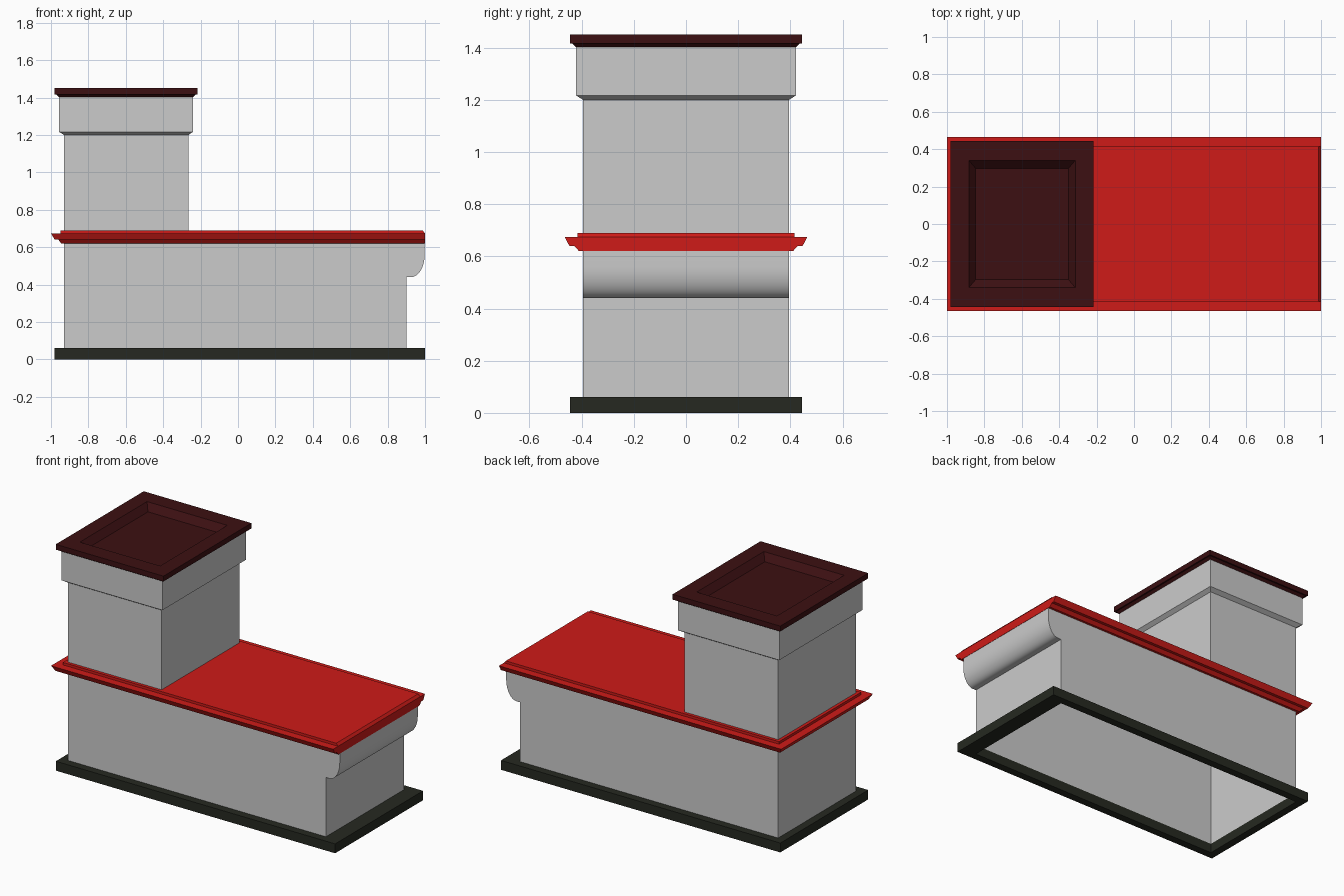
import bpy, bmesh, math

if "Cube" in bpy.data.objects:
    bpy.data.objects.remove(bpy.data.objects["Cube"])


def material(name, rgb):
    m = bpy.data.materials.new(name)
    m.diffuse_color = (*rgb, 1)
    m.use_nodes = True
    m.node_tree.nodes["Principled BSDF"].inputs["Base Color"].default_value = m.diffuse_color
    return m


def finish(name, bm, mat=None):
    bmesh.ops.recalc_face_normals(bm, faces=bm.faces)
    me = bpy.data.meshes.new(name)
    bm.to_mesh(me)
    bm.free()
    ob = bpy.data.objects.new(name, me)
    bpy.context.collection.objects.link(ob)
    if mat:
        me.materials.append(mat)
    return ob


def loft(name, rings, mat=None, caps=(False, False), loop=False):
    """Stack rectangles (x0, x1, half_y, z) and skin them."""
    bm = bmesh.new()
    vs = [[bm.verts.new(p) for p in ((a, -h, z), (b, -h, z), (b, h, z), (a, h, z))]
          for a, b, h, z in rings]
    pairs = list(zip(vs, vs[1:])) + ([(vs[-1], vs[0])] if loop else [])
    for lo, hi in pairs:
        for i in range(4):
            j = (i + 1) % 4
            bm.faces.new((lo[i], lo[j], hi[j], hi[i]))
    if caps[0]:
        bm.faces.new(vs[0])
    if caps[1]:
        bm.faces.new(vs[-1])
    return finish(name, bm, mat)


red = material("red_top", (0.62, 0.011, 0.009))
maroon = material("dark_maroon", (0.045, 0.005, 0.006))
dark = material("dark_base", (0.019, 0.022, 0.015))

L, R, H = -0.93, 0.90, 0.395   # body footprint

# Open skirting frame around the body
loft("base_frame", [(-0.98, 1.0, 0.445, 0), (-0.98, 1.0, 0.445, 0.06),
                    (L, R, H, 0.06), (L, R, H, 0)], dark, loop=True)

# Hollow counter body
loft("counter_body", [(L, R, H, 0.06), (L, R, H, 0.63)])

# Moulded counter top, cut flat at the right end
loft("counter_top", [
    (-0.945, 1.0, 0.410, 0.62), (-0.96, 1.0, 0.428, 0.64),
    (-0.98, 1.0, 0.447, 0.64), (-1.0, 1.0, 0.465, 0.674),
    (-0.95, 1.0, 0.415, 0.674), (-0.95, 0.987, 0.415, 0.69)],
    red, caps=(True, True))

# Rounded corbel under the right overhang
prof = [(0.90, 0.63), (0.90, 0.44), (0.925, 0.44)]
prof += [(0.925 + 0.073 * math.sin(t), 0.56 - 0.12 * math.cos(t))
         for t in (math.pi / 2 * i / 12 for i in range(1, 13))]
prof.append((0.998, 0.63))
bm = bmesh.new()
face = bm.faces.new([bm.verts.new((x, -H, z)) for x, z in prof])
ext = bmesh.ops.extrude_face_region(bm, geom=[face], use_keep_orig=True)
bmesh.ops.translate(bm, vec=(0, 2 * H, 0),
                    verts=[v for v in ext["geom"] if isinstance(v, bmesh.types.BMVert)])
corbel = finish("corbel", bm)
bpy.context.view_layer.objects.active = corbel
corbel.select_set(True)
bpy.ops.object.shade_smooth_by_angle(angle=math.radians(30))

# Tower with a wider upper band
loft("tower", [(L, -0.265, H, 0.69), (L, -0.265, H, 1.20),
               (-0.957, -0.24, 0.422, 1.217), (-0.957, -0.24, 0.422, 1.405)])

# Tower cap with a sloped recess in the top
loft("tower_cap", [
    (-0.957, -0.24, 0.422, 1.402), (-0.97, -0.226, 0.436, 1.416),
    (-0.98, -0.217, 0.445, 1.416), (-0.98, -0.217, 0.445, 1.45),
    (-0.883, -0.314, 0.34, 1.45), (-0.847, -0.35, 0.298, 1.41)],
    maroon, caps=(True, True))
